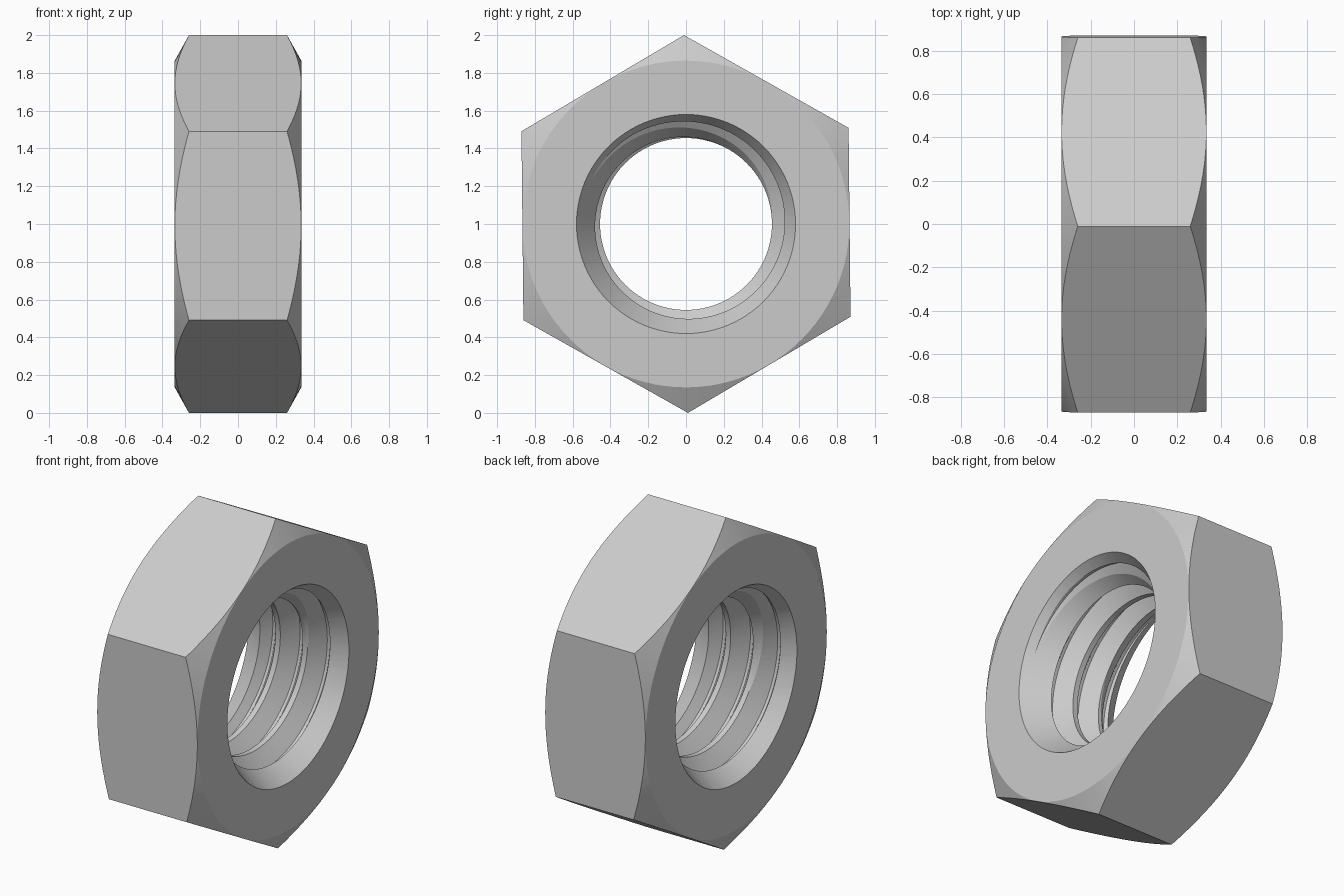
import bpy, bmesh, math
from mathutils import Matrix

W = 0.335            # half thickness
MINOR, MAJOR, PITCH = 0.455, 0.55, 0.182
MOUTH, DEPTH = 0.58, 0.19
SEG = 96

cube = bpy.data.objects.get("Cube")
if cube:
    bpy.data.objects.remove(cube, do_unlink=True)

steel = bpy.data.materials.new("grey_steel")
steel.use_nodes = True
colour = (0.6, 0.6, 0.6, 1)
steel.diffuse_color = colour
steel.node_tree.nodes["Principled BSDF"].inputs["Base Color"].default_value = colour


def solid(name, rows):
    """Closed tube around the x axis from rows of (x, radius), one row per angle."""
    bm = bmesh.new()
    n = len(rows)
    grid = []
    for i, row in enumerate(rows):
        a = 2 * math.pi * i / n
        grid.append([bm.verts.new((x, r * math.cos(a), r * math.sin(a))) for x, r in row])
    # the helix seam joins the last row to a copy of the first, one pitch along
    for i in range(n):
        shift = SHIFT if (i == n - 1 and name == "thread_cutter") else 0
        a, b = grid[i], grid[(i + 1) % n]
        for j in range(len(a) - 1 - shift):
            bm.faces.new((a[j], b[j + shift], b[j + shift + 1], a[j + 1]))
    bmesh.ops.remove_doubles(bm, verts=bm.verts, dist=1e-5)
    bmesh.ops.dissolve_degenerate(bm, edges=bm.edges, dist=1e-6)
    bmesh.ops.holes_fill(bm, edges=[e for e in bm.edges if e.is_boundary], sides=0)
    bmesh.ops.triangulate(bm, faces=[f for f in bm.faces])
    bmesh.ops.recalc_face_normals(bm, faces=bm.faces)
    mesh = bpy.data.meshes.new(name)
    bm.to_mesh(mesh)
    bm.free()
    ob = bpy.data.objects.new(name, mesh)
    bpy.context.collection.objects.link(ob)
    return ob


def combine(target, tool, operation):
    mod = target.modifiers.new(operation, "BOOLEAN")
    mod.operation, mod.solver, mod.object = operation, "EXACT", tool
    bpy.context.view_layer.objects.active = target
    bpy.ops.object.modifier_apply(modifier=mod.name)
    bpy.data.objects.remove(tool, do_unlink=True)


# hexagonal body with a point at the top, turned very slightly
bm = bmesh.new()
bmesh.ops.create_cone(bm, cap_ends=True, segments=6, radius1=1, radius2=1, depth=2 * W)
bmesh.ops.rotate(bm, verts=bm.verts, matrix=Matrix.Rotation(math.pi / 2, 3, "Y"))
top = max(bm.verts, key=lambda v: v.co.z).co
turn = math.pi / 2 - math.atan2(top.z, top.y) + math.radians(0.6)
bmesh.ops.rotate(bm, verts=bm.verts, matrix=Matrix.Rotation(turn, 3, "X"))
mesh = bpy.data.meshes.new("hex_nut")
bm.to_mesh(mesh)
bm.free()
nut = bpy.data.objects.new("hex_nut", mesh)
bpy.context.collection.objects.link(nut)

# rounded corner chamfers on both faces
over = 0.01
edge = [(W + over, 0.865 - over * 1.8), (0.232, 1.05)]
profile = edge + [(-x, r) for x, r in reversed(edge)]
combine(nut, solid("corner_chamfer", [profile] * SEG), "INTERSECT")

# threaded bore: crest, flank, root, flank along a right-handed helix
CREST, ROOT = 0.18, 0.1
FLANK = (1 - CREST - ROOT) / 2
steps = [(0, MINOR), (FLANK, MAJOR), (FLANK + ROOT, MAJOR), (1 - CREST, MINOR)]
SHIFT = len(steps)
END = 0.5
start = W - DEPTH
rows = []
for i in range(SEG):
    row = [(-END, MINOR)]
    row = []
    for turn_no in range(-6, 5):
        for t, r in steps:
            x = start + PITCH * (i / SEG + turn_no + t)
            row.append((x, r) if abs(x) < END else (math.copysign(END, x), MINOR))
    rows.append(row)
# reversed index shift: the last row meets the first row one turn further on
combine(nut, solid("thread_cutter", rows), "DIFFERENCE")

# countersunk mouths on both sides
slope = (MOUTH - MINOR) / DEPTH
for side in (1, -1):
    mouth = [(side * (W - DEPTH - 0.05), MINOR - 0.05 * slope),
             (side * (W + 0.05), MOUTH + 0.05 * slope)]
    combine(nut, solid("mouth_cutter", [mouth] * SEG), "DIFFERENCE")

# finish: place on the ground, colour and shade
nut.data.transform(Matrix.Translation((0, 0, 1)))
nut.data.materials.clear()
nut.data.materials.append(steel)
for face in nut.data.polygons:
    face.material_index = 0
bpy.ops.object.select_all(action="DESELECT")
nut.select_set(True)
bpy.context.view_layer.objects.active = nut
bpy.ops.object.shade_smooth_by_angle(angle=math.radians(20))
